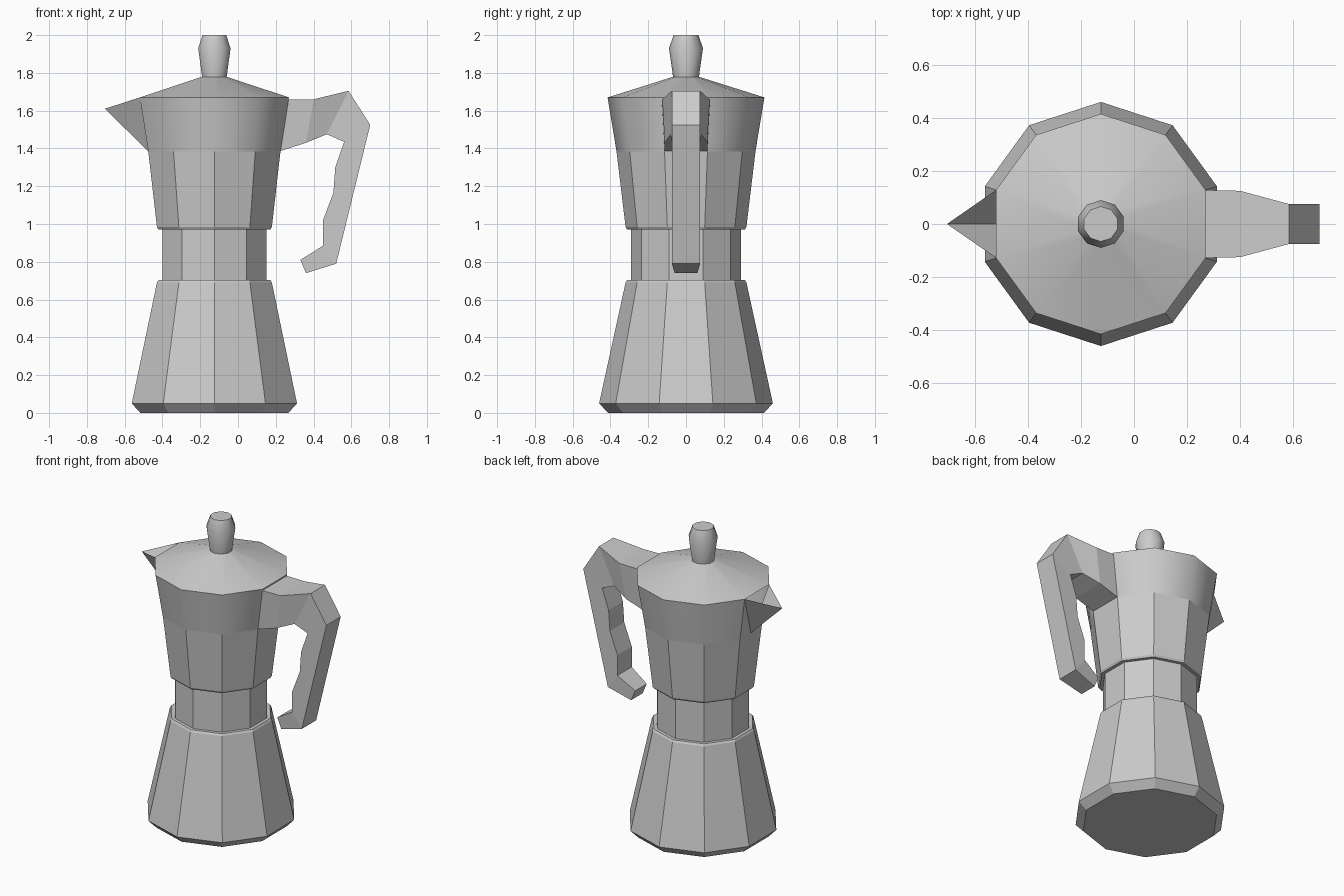
import bpy, bmesh
from math import radians, sin, cos

if "Cube" in bpy.data.objects:
    bpy.data.objects.remove(bpy.data.objects["Cube"])

AXIS_X = -0.125   # the pot's axis sits left of the origin
SIDES = 10


def finish(name, bm, smooth=lambda f: False):
    bmesh.ops.recalc_face_normals(bm, faces=bm.faces)
    for f in bm.faces:
        f.smooth = smooth(f)
    me = bpy.data.meshes.new(name)
    bm.to_mesh(me)
    bm.free()
    ob = bpy.data.objects.new(name, me)
    bpy.context.collection.objects.link(ob)
    return ob


def lathe(profile, cap_bottom=True, cap_top=True):
    """Ten-sided turned shape from (radius, z) pairs."""
    bm = bmesh.new()
    angles = [radians(18 + 360 / SIDES * i) for i in range(SIDES)]
    rings = [[bm.verts.new((AXIS_X + r * cos(a), r * sin(a), z)) for a in angles]
             for r, z in profile]
    for lo, hi in zip(rings, rings[1:]):
        for i in range(SIDES):
            j = (i + 1) % SIDES
            bm.faces.new((lo[i], lo[j], hi[j], hi[i]))
    caps = ([rings[0]] if cap_bottom else []) + ([rings[-1]] if cap_top else [])
    for ring in caps:
        for e in bm.faces.new(ring).edges:
            e.smooth = False
    return bm


# Water chamber and neck
finish("base_chamber", lathe([(0.412, 0), (0.46, 0.05), (0.32, 0.69), (0.312, 0.703), (0.29, 0.703)]))
finish("neck", lathe([(0.29, 0.69), (0.29, 0.975)]))

# Upper chamber, with one rim panel opened and drawn out into a spout
bm = lathe([(0.29, 0.972), (0.312, 0.972), (0.32, 0.985), (0.368, 1.385), (0.415, 1.67)], cap_top=False)
panel = min(bm.faces, key=lambda f: f.calc_center_median().x)
corners = sorted(panel.verts, key=lambda v: (v.co.z, v.co.y))
bmesh.ops.delete(bm, geom=[panel], context='FACES_ONLY')
low, tip = bm.verts.new((-0.475, 0, 1.385)), bm.verts.new((-0.705, 0, 1.61))
spout = []
for bottom, top in ((corners[0], corners[2]), (corners[1], corners[3])):
    spout += [bm.faces.new((bottom, low, top)), bm.faces.new((low, tip, top))]
for f in spout:
    for e in f.edges:
        e.smooth = False
finish("upper_chamber", bm,
       lambda f: f.calc_center_median().z > 1.4 and len(f.verts) == 4)

# Lid and knob
finish("lid", lathe([(0.415, 1.67), (0.06, 1.782)]), lambda f: len(f.verts) == 4)
finish("knob", lathe([(0.068, 1.775), (0.09, 1.93), (0.066, 2.0)]), lambda f: len(f.verts) == 4)

# Handle: side outline as (x, z, half width), mirrored to both sides
outline = [(0.265, 1.66, 0.128), (0.40, 1.66, 0.125), (0.585, 1.705, 0.075),
           (0.70, 1.525, 0.075), (0.52, 0.79, 0.075), (0.36, 0.74, 0.06),
           (0.33, 0.81, 0.06), (0.45, 0.885, 0.075), (0.45, 1.02, 0.075),
           (0.505, 1.165, 0.075), (0.515, 1.30, 0.075), (0.562, 1.435, 0.075),
           (0.47, 1.475, 0.08), (0.36, 1.43, 0.113), (0.22, 1.385, 0.113)]
bm = bmesh.new()
sides = [[bm.verts.new((x, s * w, z)) for x, z, w in outline] for s in (-1, 1)]
n = len(outline)
for i in range(n):
    j = (i + 1) % n
    bm.faces.new((sides[0][i], sides[0][j], sides[1][j], sides[1][i]))
for side in sides:
    for idx in ((0, 1, 13, 14), (1, 2, 12, 13), (2, 3, 11, 12),
                (3, 4, 7, 8, 9, 10, 11), (4, 5, 6, 7)):
        bm.faces.new([side[k] for k in idx])
finish("handle", bm)
